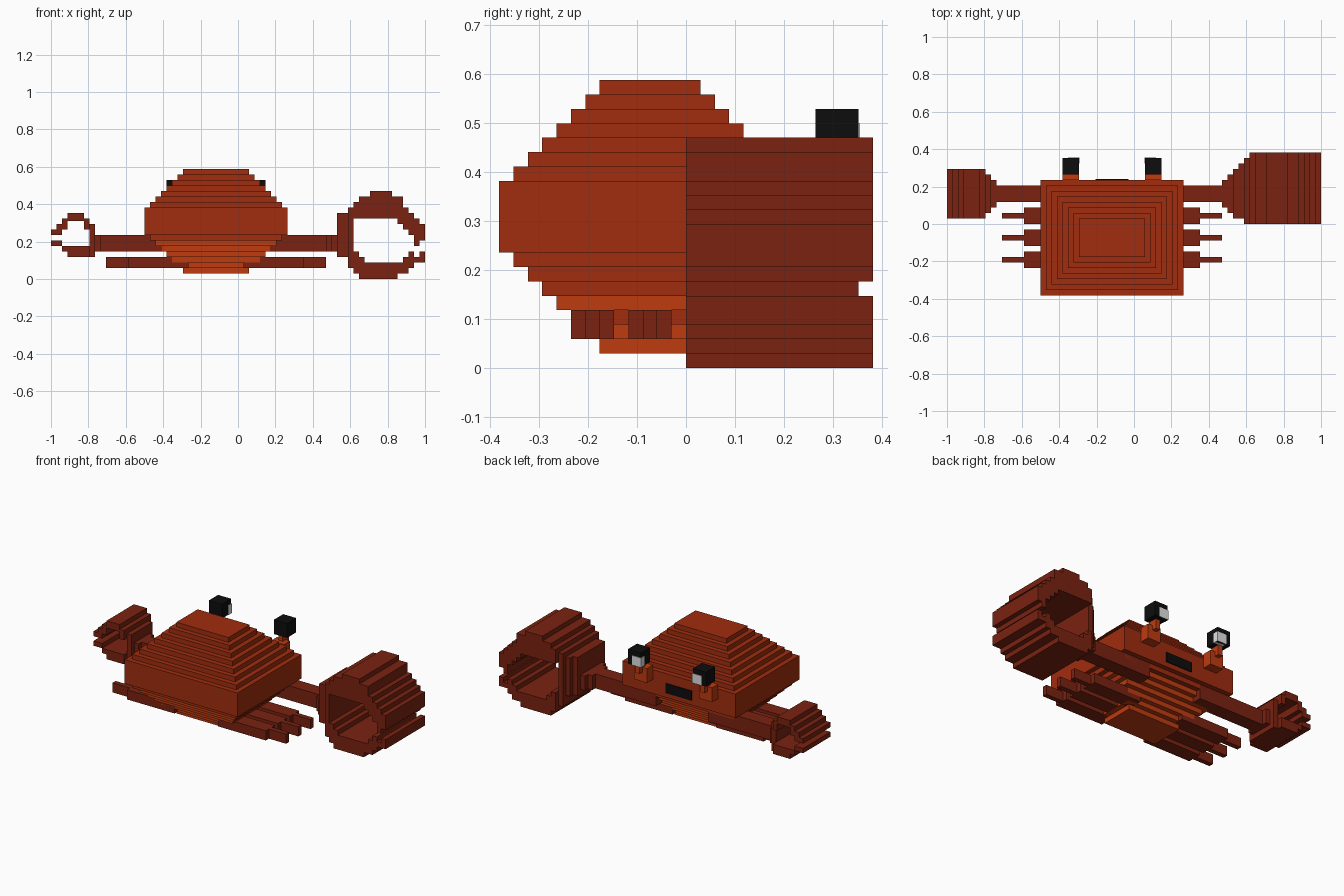
import bpy, bmesh
from mathutils import Vector

if "Cube" in bpy.data.objects:
    bpy.data.objects.remove(bpy.data.objects["Cube"], do_unlink=True)

U = 1 / 34          # block size
MID = -4            # symmetry line of the body, in blocks


def material(name, r, g, b):
    m = bpy.data.materials.new(name)
    m.use_nodes = True
    m.diffuse_color = (r, g, b, 1)
    m.node_tree.nodes["Principled BSDF"].inputs["Base Color"].default_value = (r, g, b, 1)
    return m


SHELL = material("shell_orange", 0.355, 0.026, 0.0045)
BELLY = material("belly_orange", 0.52, 0.043, 0.005)
LIMB = material("limb_red", 0.195, 0.016, 0.005)
BLACK = material("eye_black", 0.004, 0.004, 0.004)
WHITE = material("eye_white", 0.75, 0.75, 0.75)


def build(name, boxes, mats, rule=None):
    """Make one object from boxes (x0, x1, y0, y1, z0, z1) in block units."""
    bm = bmesh.new()
    for x0, x1, y0, y1, z0, z1 in boxes:
        verts = bmesh.ops.create_cube(bm, size=1)["verts"]
        for v in verts:
            v.co = Vector((x0 if v.co.x < 0 else x1,
                           y0 if v.co.y < 0 else y1,
                           z0 if v.co.z < 0 else z1)) * U
    bm.normal_update()
    if rule:
        for f in bm.faces:
            f.material_index = rule(f.calc_center_median() / U, f.normal)
    me = bpy.data.meshes.new(name)
    bm.to_mesh(me)
    bm.free()
    for m in mats:
        me.materials.append(m)
    ob = bpy.data.objects.new(name, me)
    bpy.context.collection.objects.link(ob)
    return ob


def flip(box):
    """Mirror a box across the middle of the body."""
    x0, x1, *rest = box
    return (2 * MID - x1, 2 * MID - x0, *rest)


# Body: stepped layers, each one block smaller towards top and bottom
def layer(inset, z0, z1):
    return (-17 + inset, 9 - inset, -13 + inset, 8 - inset, z0, z1)


upper = [layer(0, 8, 13), layer(1, 7, 8)]
upper += [layer(i, 12 + i, 13 + i) for i in range(1, 8)]
build("shell", upper, [SHELL])


def belly_rule(c, n):
    # sides of some layers take the shell colour
    return 1 if abs(n.x) > 0.5 and int(c.z) in (3, 5, 6) else 0


build("belly", [layer(i, 8 - i, 9 - i) for i in range(2, 8)], [BELLY, SHELL], belly_rule)

# Mouth plate on the face
build("mouth", [(-7, -1, 7.9, 8.2, 9, 11)], [BLACK])

# Walking legs: thick upper piece and thin tip
for i, y in enumerate((0, -4, -8)):
    leg = [(1, 12, y, y + 3, 2, 4), (12, 16, y + 1, y + 2, 2, 4)]
    build(f"leg_left_{i + 1}", leg, [LIMB])
    build(f"leg_right_{i + 1}", [flip(b) for b in leg], [LIMB])

# Eyes on stepped stalks, with a white patch at the inner lower corner
stalk = [(2, 5, 7.5, 10, 11, 13), (2, 5, 8, 10, 13, 14), (3, 4, 9, 11, 13, 15)]
eye = [(2, 5, 9, 12, 15, 18)]
pupil = [(1.9, 4, 11, 12.1, 15, 17)]
for side, f in (("left", lambda b: b), ("right", flip)):
    build(f"eye_stalk_{side}", [f(b) for b in stalk], [BELLY])
    build(f"eye_{side}", [f(b) for b in eye], [BLACK])
    build(f"eye_patch_{side}", [f(b) for b in pupil], [WHITE])

# Arms
build("arm_left", [(2, 18, 4, 7, 5, 8)], [LIMB])
build("arm_right", [(-26, -10, 4, 7, 5, 8)], [LIMB])


# Claws: (x0, x1, y0, y1, z spans of the upper and lower jaw)
def claw(name, columns):
    boxes = [(x0, x1, y0, y1, z0, z1)
             for x0, x1, y0, y1, spans in columns for z0, z1 in spans]
    build(name, boxes, [LIMB])


claw("large_claw", [
    (16, 17, 3, 8, [(5, 8)]),
    (17, 18, 2, 9, [(5, 8)]),
    (18, 19, 1, 10, [(4, 12)]),
    (19, 20, 1, 11, [(4, 12)]),
    (20, 21, 0, 12, [(2, 13)]),
    (21, 22, 0, 13, [(1, 5), (11, 14)]),
    (22, 23, 0, 13, [(0, 4), (11, 15)]),
    (23, 24, 0, 13, [(0, 3), (11, 15)]),
    (24, 28, 0, 13, [(0, 3), (11, 16)]),
    (28, 29, 0, 13, [(0, 3), (11, 15)]),
    (29, 30, 0, 13, [(1, 3), (10, 15)]),
    (30, 31, 0, 13, [(1, 4), (9, 13)]),
    (31, 32, 0, 13, [(2, 5), (8, 12)]),
    (32, 33, 0, 13, [(3, 4), (6, 11)]),
    (33, 34, 0, 13, [(3, 5), (7, 10)]),
])
claw("small_claw", [
    (-26, -25, 3, 8, [(5, 8)]),
    (-27, -26, 2, 9, [(4, 10)]),
    (-28, -27, 1, 10, [(4, 6), (9, 11)]),
    (-31, -28, 1, 10, [(4, 6), (10.5, 12)]),
    (-32, -31, 1, 10, [(5, 6), (9, 11)]),
    (-33, -32, 1, 10, [(6, 7), (8, 10)]),
    (-34, -33, 1, 10, [(6, 7), (8, 9)]),
])
